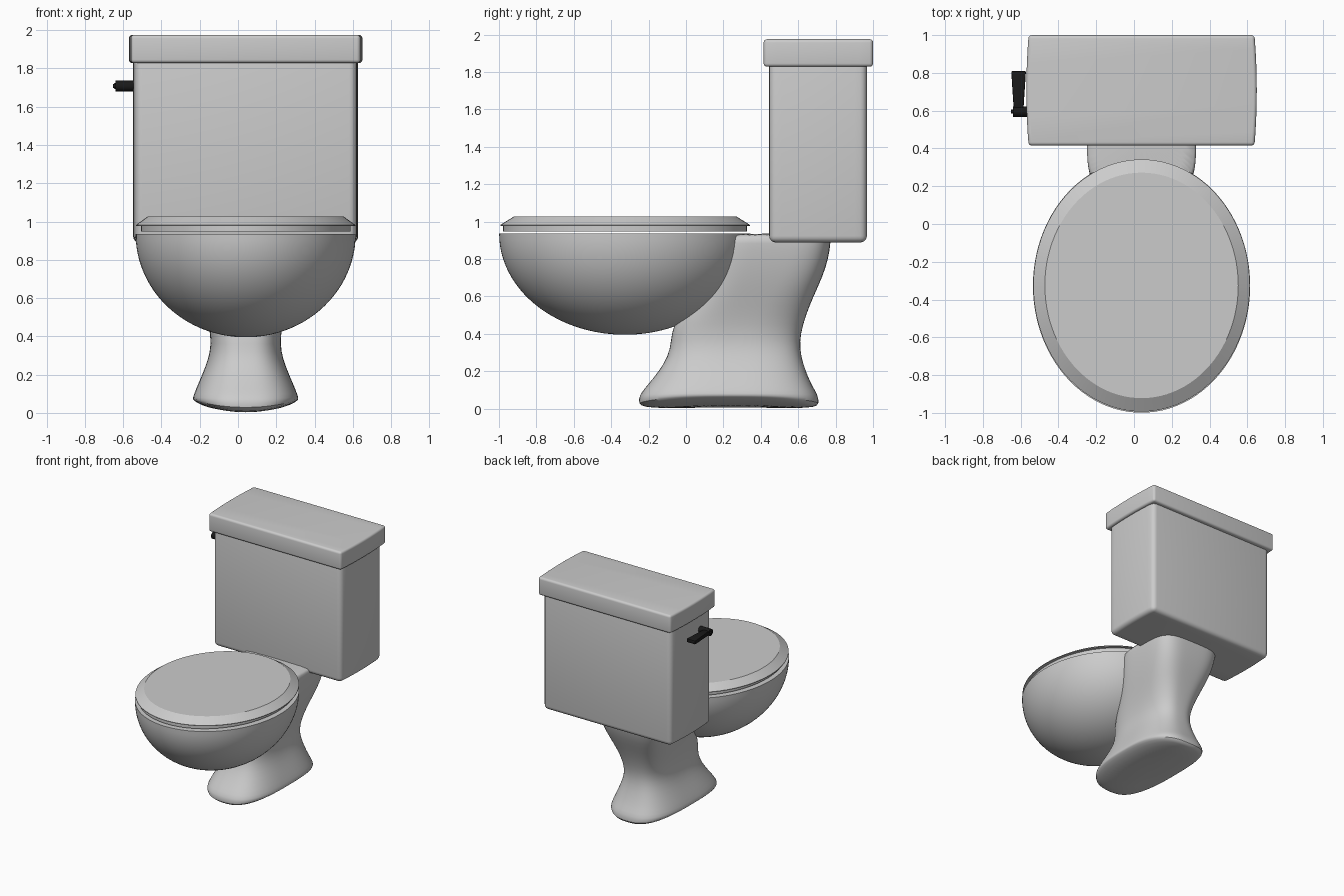
import bpy, bmesh, math

if "Cube" in bpy.data.objects:
    bpy.data.objects.remove(bpy.data.objects["Cube"])

CX = 0.04          # body centre line; the lever sticks out on the left


def finish(bm, name, angle=30):
    bmesh.ops.recalc_face_normals(bm, faces=bm.faces)
    me = bpy.data.meshes.new(name)
    bm.to_mesh(me)
    bm.free()
    ob = bpy.data.objects.new(name, me)
    bpy.context.collection.objects.link(ob)
    bpy.ops.object.select_all(action='DESELECT')
    ob.select_set(True)
    bpy.context.view_layer.objects.active = ob
    bpy.ops.object.shade_smooth_by_angle(angle=math.radians(angle))
    return ob


def loft(name, rings, seg=64, lift=0.0, angle=30):
    """Stack of superellipse rings (z, y_front, y_back, half_width, exponent)."""
    bm = bmesh.new()
    loops = []
    for z, y0, y1, hw, n in rings:
        loop = []
        for i in range(seg):
            a = 2 * math.pi * i / seg
            c, s = math.cos(a), math.sin(a)
            x = hw * math.copysign(abs(c) ** (2 / n), c)
            y = (y0 + y1) / 2 + (y1 - y0) / 2 * math.copysign(abs(s) ** (2 / n), s)
            dz = lift * (x / 0.275) ** 2 if z < 0.05 else 0
            loop.append(bm.verts.new((CX + x, y, z + dz)))
        loops.append(loop)
    for a, b in zip(loops, loops[1:]):
        for i in range(seg):
            j = (i + 1) % seg
            bm.faces.new((a[i], a[j], b[j], b[i]))
    bm.faces.new(loops[0][::-1])
    bm.faces.new(loops[-1])
    return finish(bm, name, angle)


def barrel_box(name, hw, bulge, y0, y1, z0, z1, bevel):
    """Box with slightly bowed left and right ends and softened edges."""
    bm = bmesh.new()
    ym, hy, n = (y0 + y1) / 2, (y1 - y0) / 2, 8
    right = [(hw - bulge * (2 * i / n - 1) ** 2, ym + hy * (2 * i / n - 1)) for i in range(n + 1)]
    outline = right + [(-x, y) for x, y in reversed(right)]
    face = bm.faces.new([bm.verts.new((CX + x, y, z0)) for x, y in outline])
    new = bmesh.ops.extrude_face_region(bm, geom=[face])['geom']
    bmesh.ops.translate(bm, vec=(0, 0, z1 - z0), verts=[v for v in new if isinstance(v, bmesh.types.BMVert)])
    bmesh.ops.recalc_face_normals(bm, faces=bm.faces)
    edges = [e for e in bm.edges if e.calc_face_angle(0) > math.radians(30)]
    bmesh.ops.bevel(bm, geom=edges, offset=bevel, segments=4, profile=0.5, affect='EDGES')
    return finish(bm, name, 40)


# Tank and its cover
barrel_box("tank", 0.588, 0.012, 0.445, 0.967, 0.888, 1.87, 0.035)
barrel_box("tank_cover", 0.61, 0.012, 0.415, 1.0, 1.828, 1.975, 0.018)

# Bowl: half ellipsoid with a flat rim
YC, RY, RX = -0.327, 0.672, 0.575
bowl = []
for i in range(25):
    t = math.radians(88) * (1 - i / 24)
    k = math.cos(t)
    bowl.append((0.935 - 0.54 * math.sin(t), YC - RY * k, YC + RY * k, RX * k, 2))
loft("bowl", bowl, 96)

# Seat and chamfered lid
loft("seat", [(0.947, -0.978, 0.325, 0.548, 2), (0.98, -0.978, 0.325, 0.548, 2)], 96)
loft("seat_lid", [(0.977, -0.993, 0.342, 0.573, 2), (0.982, -0.993, 0.342, 0.573, 2),
                  (1.026, -0.922, 0.272, 0.512, 2)], 96, angle=25)

# Waisted pedestal with slightly rounded underside
ped = loft("pedestal", [
    (0.000, -0.12, 0.60, 0.14, 2.6), (0.008, -0.22, 0.69, 0.24, 2.8),
    (0.022, -0.257, 0.713, 0.274, 2.8), (0.075, -0.25, 0.705, 0.278, 2.8),
    (0.12, -0.21, 0.675, 0.262, 2.8), (0.20, -0.145, 0.64, 0.227, 2.8),
    (0.28, -0.095, 0.615, 0.195, 2.8), (0.36, -0.08, 0.607, 0.18, 2.8),
    (0.45, -0.07, 0.625, 0.19, 3), (0.55, 0.0, 0.66, 0.215, 3.2),
    (0.65, 0.08, 0.705, 0.245, 3.5), (0.75, 0.12, 0.748, 0.27, 3.8),
    (0.85, 0.15, 0.77, 0.287, 4), (0.92, 0.17, 0.775, 0.292, 4),
    (0.936, 0.19, 0.762, 0.282, 4)], 56, lift=0.045, angle=60)
sub = ped.modifiers.new("smooth", 'SUBSURF')
sub.levels = sub.render_levels = 1

# Flush lever: round hub, small nub and tapered paddle
black = bpy.data.materials.new("black")
black.diffuse_color = (0.01, 0.01, 0.01, 1)
black.use_nodes = True
black.node_tree.nodes["Principled BSDF"].inputs["Base Color"].default_value = black.diffuse_color


def rod(name, x0, x1, r):
    bpy.ops.mesh.primitive_cylinder_add(vertices=20, radius=r, depth=x1 - x0,
                                        location=((x0 + x1) / 2, 0.595, 1.708),
                                        rotation=(0, math.pi / 2, 0))
    ob = bpy.context.object
    ob.name = name
    bpy.ops.object.shade_smooth_by_angle(angle=math.radians(30))
    ob.data.materials.append(black)


rod("lever_hub", -0.64, -0.54, 0.028)
rod("lever_nub", -0.652, -0.63, 0.01)

bm = bmesh.new()
bmesh.ops.create_cube(bm, size=1)
for v in bm.verts:
    back = v.co.y > 0
    w, h = (0.078, 0.03) if back else (0.05, 0.036)
    v.co = (-0.611 + v.co.x * w, 0.81 if back else 0.595, 1.708 + v.co.z * h)
bmesh.ops.bevel(bm, geom=bm.edges[:], offset=0.006, segments=2, profile=0.5, affect='EDGES')
finish(bm, "lever_paddle").data.materials.append(black)
